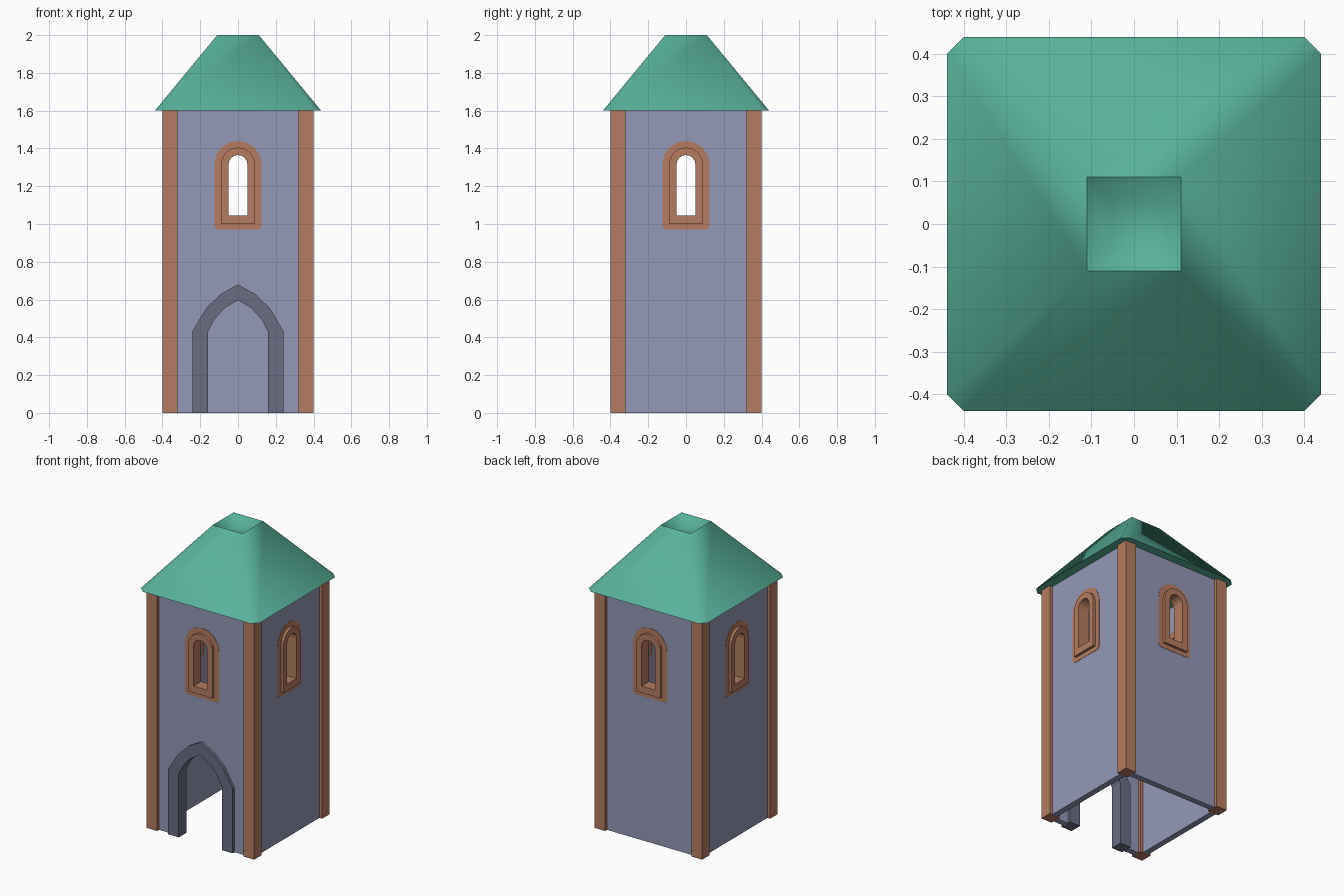
import bpy, bmesh, math
from mathutils import Matrix

if "Cube" in bpy.data.objects:
    bpy.data.objects.remove(bpy.data.objects["Cube"])


def material(name, rgb):
    m = bpy.data.materials.new(name)
    lin = [((c / 255 + 0.055) / 1.055) ** 2.4 for c in rgb]
    m.diffuse_color = (*lin, 1)
    m.use_nodes = True
    m.node_tree.nodes["Principled BSDF"].inputs["Base Color"].default_value = m.diffuse_color
    return m


STONE = material("blue grey wall", (148, 152, 183))
DARK = material("dark grey arch", (104, 109, 129))
BROWN = material("brown trim", (182, 124, 96))
GREEN = material("green roof", (88, 178, 154))


def finish(bm, name, mat):
    bmesh.ops.remove_doubles(bm, verts=bm.verts, dist=1e-5)
    bmesh.ops.recalc_face_normals(bm, faces=bm.faces)
    for f in bm.faces:
        f.smooth = False
    me = bpy.data.meshes.new(name)
    bm.to_mesh(me)
    bm.free()
    me.materials.append(mat)
    ob = bpy.data.objects.new(name, me)
    bpy.context.collection.objects.link(ob)
    return ob


def panel(name, loops, front, depth, mat, side=0):
    """Extruded x/z outline with holes; front = distance of its outer face."""
    cu = bpy.data.curves.new(name, 'CURVE')
    cu.dimensions = '2D'
    cu.fill_mode = 'BOTH'
    cu.extrude = depth / 2
    for pts in loops:
        sp = cu.splines.new('POLY')
        sp.points.add(len(pts) - 1)
        for p, (x, z) in zip(sp.points, pts):
            p.co = (x, z, 0, 1)
        sp.use_cyclic_u = True
    tmp = bpy.data.objects.new("helper", cu)
    bpy.context.collection.objects.link(tmp)
    bpy.context.view_layer.update()
    me = bpy.data.meshes.new_from_object(
        tmp.evaluated_get(bpy.context.evaluated_depsgraph_get()))
    bm = bmesh.new()
    bm.from_mesh(me)
    bpy.data.objects.remove(tmp)
    bpy.data.curves.remove(cu)
    bpy.data.meshes.remove(me)
    bm.transform(Matrix.Rotation(side * math.pi / 2, 4, 'Z')
                 @ Matrix.Translation((0, -(front - depth / 2), 0))
                 @ Matrix.Rotation(math.pi / 2, 4, 'X'))
    return finish(bm, name, mat)


def window_loop(w, z0, chamfer=0.0, spring=1.315, n=8):
    """Round-headed outline."""
    if chamfer:
        pts = [(-w, z0 + chamfer), (-w + chamfer, z0),
               (w - chamfer, z0), (w, z0 + chamfer)]
    else:
        pts = [(-w, z0), (w, z0)]
    return pts + [(w * math.cos(math.pi * i / n),
                   spring + w * math.sin(math.pi * i / n)) for i in range(n + 1)]


def door_loop(half):
    """Pointed arch from left foot to right foot, mirrored from its right half."""
    right = [(x, z) for x, z in half]
    return [(-x, z) for x, z in right] + right[-2::-1]


outer = door_loop([(0.24, 0), (0.24, 0.435), (0.168, 0.555), (0.09, 0.63), (0, 0.68)])
inner = door_loop([(0.16, 0), (0.16, 0.425), (0.125, 0.495), (0.07, 0.555), (0, 0.597)])

band = window_loop(0.125, 0.97, 0.015)
frame = window_loop(0.09, 1.0)
opening = window_loop(0.05, 1.045)

# Four walls, each with a window frame and a flat painted surround
for side, label in enumerate(("front", "right", "back", "left")):
    outline = [(0.32, 0), (0.32, 1.6), (-0.32, 1.6), (-0.32, 0)]
    if side == 0:
        outline = outline + outer      # doorway notch
    panel(label + "_wall", [outline, frame], 0.38, 0.04, STONE, side)
    panel(label + "_window_surround", [band, frame], 0.382, 0.002, BROWN, side)
    panel(label + "_window_frame", [frame, opening], 0.40, 0.08, BROWN, side)

# Pointed door arch
panel("door_arch", [outer + inner[::-1]], 0.40, 0.08, DARK)

# Corner posts
for sx in (-1, 1):
    for sy in (-1, 1):
        bm = bmesh.new()
        bmesh.ops.create_cube(bm, size=1, matrix=Matrix.Translation(
            (sx * 0.36, sy * 0.36, 0.8)) @ Matrix.Diagonal((0.08, 0.08, 1.6, 1)))
        finish(bm, "corner_post", BROWN)

# Roof: chamfered eaves, truncated top with a sunken centre
bm = bmesh.new()
eave, rim, sunk = [], [], []
for k in range(4):
    rot = Matrix.Rotation(k * math.pi / 2, 3, 'Z')

    def vert(x, y, z):
        p = rot.to_4x4() @ Matrix.Translation((x, y, z))
        return bm.verts.new(p.translation)
    eave.append((vert(-0.40, -0.44, 1.6), vert(0.40, -0.44, 1.6)))
    rim.append(vert(-0.11, -0.11, 2.0))
    sunk.append(vert(-0.055, -0.055, 1.95))
for k in range(4):
    n = (k + 1) % 4
    bm.faces.new((eave[k][0], eave[k][1], rim[n], rim[k]))
    bm.faces.new((eave[k][1], eave[n][0], rim[n]))
    bm.faces.new((rim[k], rim[n], sunk[n], sunk[k]))
bm.faces.new(sunk)
bm.faces.new([v for pair in reversed(eave) for v in reversed(pair)])
roof = finish(bm, "roof", GREEN)
bpy.ops.object.select_all(action='DESELECT')
roof.select_set(True)
bpy.context.view_layer.objects.active = roof
bpy.ops.object.shade_smooth_by_angle(angle=math.radians(60))
